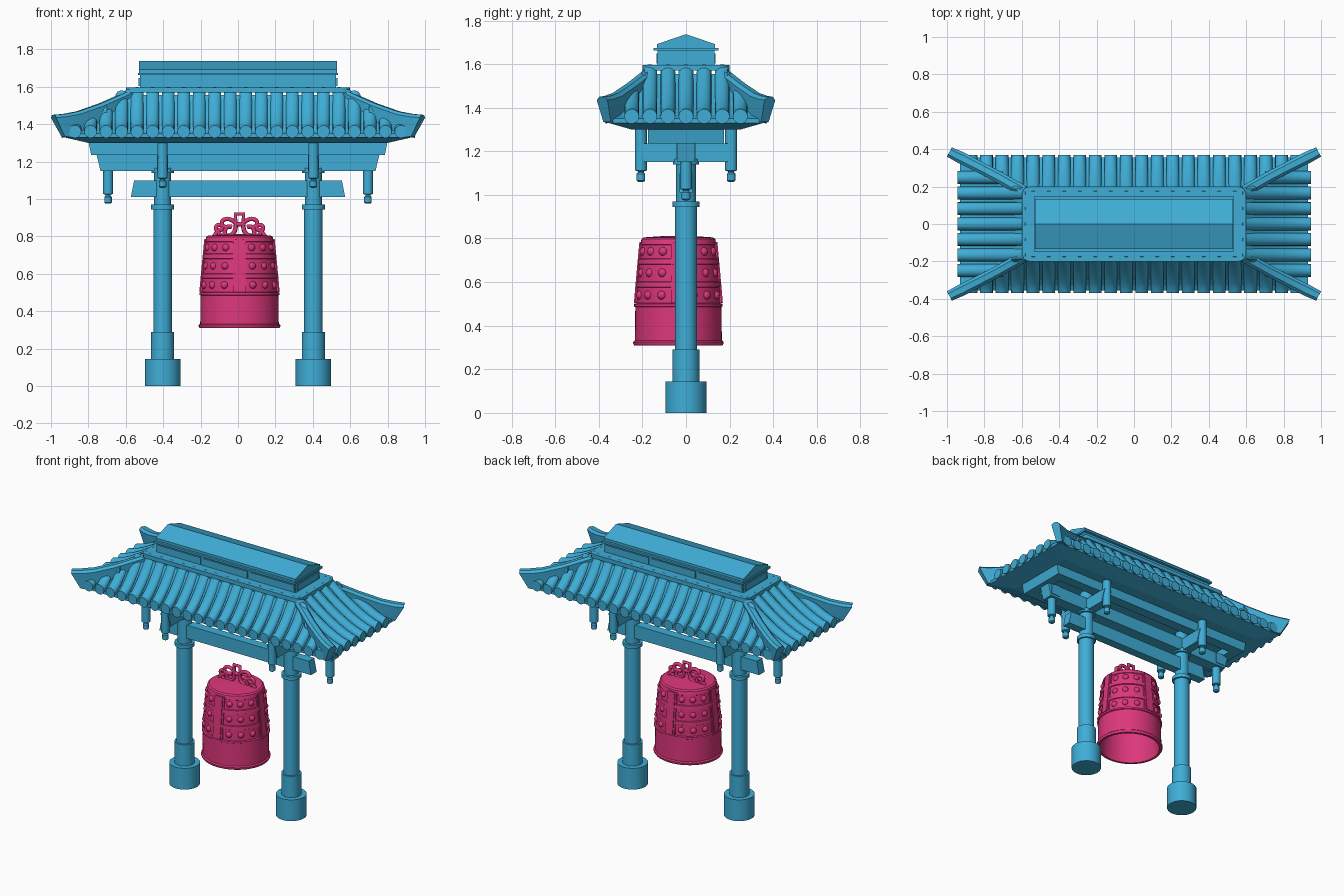
import bpy, bmesh, math
from mathutils import Vector, Matrix

old = bpy.data.objects.get("Cube")
if old:
    bpy.data.objects.remove(old, do_unlink=True)


def material(name, color):
    m = bpy.data.materials.new(name)
    m.use_nodes = True
    m.diffuse_color = color
    m.node_tree.nodes["Principled BSDF"].inputs["Base Color"].default_value = color
    return m


BLUE = material("sky blue", (0.05, 0.42, 0.68, 1))
PINK = material("magenta", (0.72, 0.038, 0.2, 1))


def finish(name, bm, mat=BLUE, smooth=True):
    bmesh.ops.recalc_face_normals(bm, faces=bm.faces[:])
    me = bpy.data.meshes.new(name)
    bm.to_mesh(me)
    bm.free()
    me.materials.append(mat)
    ob = bpy.data.objects.new(name, me)
    bpy.context.collection.objects.link(ob)
    if smooth:
        bpy.ops.object.select_all(action='DESELECT')
        ob.select_set(True)
        bpy.context.view_layer.objects.active = ob
        bpy.ops.object.shade_smooth_by_angle(angle=math.radians(35))
    return ob


def loft(bm, rings):
    """Skin a list of equal-length point rings and cap both ends."""
    vs = [[bm.verts.new(p) for p in ring] for ring in rings]
    n = len(vs[0])
    for a, b in zip(vs, vs[1:]):
        for i in range(n):
            j = (i + 1) % n
            bm.faces.new((a[i], a[j], b[j], b[i]))
    bm.faces.new(vs[0])
    bm.faces.new(vs[-1])


def rect(hx, hy, z, cx=0, cy=0):
    return [(cx + sx * hx, cy + sy * hy, z) for sx, sy in ((-1, -1), (1, -1), (1, 1), (-1, 1))]


def lathe(bm, profile, cx, cy, n=32, squash=1):
    angles = [math.tau * i / n for i in range(n)]
    loft(bm, [[(cx + r * math.cos(a), cy + squash * r * math.sin(a), z) for a in angles]
              for r, z in profile])


def stack(name, layers, smooth=False):
    """Solid from (half x, half y, z) layers."""
    bm = bmesh.new()
    loft(bm, [rect(*l) for l in layers])
    return finish(name, bm, smooth=smooth)


# Pillars with stepped feet and collars
PILLAR = [(.095, 0), (.095, .145), (.062, .145), (.062, .29), (.05, .29), (.05, .945), (.062, .945),
          (.062, .97), (.045, .97), (.045, 1.14), (.06, 1.14), (.06, 1.165), (.04, 1.165), (.04, 1.31)]
for side, x in (("left", .403), ("right", -.403)):
    bm = bmesh.new()
    lathe(bm, PILLAR, x, 0)
    finish(side + "_pillar", bm)

# Hanging posts with knobs
def hanging_post(name, x, y, bottom, top):
    prof = [(.012, 0), (.02, .006), (.02, .036), (.014, .042), (.014, .048), (.027, .052)]
    bm = bmesh.new()
    lathe(bm, [(r, bottom + z) for r, z in prof] + [(.027, top)], x, y, 20)
    finish(name, bm)


for sx, side in ((1, "left"), (-1, "right")):
    hanging_post(side + "_end_post", sx * .695, 0, .975, 1.24)
    for sy, face in ((1, "back"), (-1, "front")):
        hanging_post(f"{side}_{face}_post", sx * .403, sy * .207, 1.06, 1.31)
    # Cross beam joining the front and back posts
    bm = bmesh.new()
    loft(bm, [rect(.03, .19, 1.15, sx * .403), rect(.03, .22, 1.235, sx * .403)])
    finish(side + "_cross_beam", bm, smooth=False)
    bm = bmesh.new()
    loft(bm, [rect(.035, .045, z, sx * .695) for z in (1.165, 1.24)])
    finish(side + "_end_block", bm, smooth=False)

# Long beams
stack("lower_beam", [(.573, .03, 1.01), (.555, .03, 1.10)])
stack("upper_beam", [(.735, .04, 1.15), (.757, .04, 1.24)])

# Rectangular frame under the roof
bm = bmesh.new()
for s in (1, -1):
    loft(bm, [rect(.785, .035, 1.235, 0, s * .14), rect(.8, .035, 1.31, 0, s * .14)])
    loft(bm, [rect(.035, .14, 1.235, s * .75), rect(.035, .14, 1.31, s * .765)])
finish("roof_frame", bm, smooth=False)


# Roof body with a concave slope
def slope(t):
    return 1.36 + .205 * (1 - t) ** 1.4


steps = [i / 6 for i in range(7)]
stack("roof_body", [(.8, .25, 1.30), (.93, .355, 1.33)] +
      [(.6 + .33 * t, .19 + .165 * t, slope(t) - .01) for t in reversed(steps)])

# Round tile rows running down each slope
TILE, GAP = .034, .083


def tile_row(bm, across, start, inner, outer, axis, sign):
    rings = []
    for i in range(9):
        t = start + (1 - start) * i / 8
        d = sign * (inner + (outer - inner) * t)
        ring = []
        for k in range(14):
            a = math.tau * k / 14
            u, z = across + TILE * math.cos(a), slope(t) + TILE * math.sin(a)
            ring.append((u, d, z) if axis == 'y' else (d, u, z))
        rings.append(ring)
    loft(bm, rings)


for sign, long_face, end_face in ((1, "back", "left"), (-1, "front", "right")):
    bm = bmesh.new()
    for i in range(22):
        x = (i - 10.5) * GAP
        tile_row(bm, x, max(0, (abs(x) - .6) / .35), .175, .37, 'y', sign)
    finish(long_face + "_roof_tiles", bm)
    bm = bmesh.new()
    for i in range(7):
        y = (i - 3) * GAP
        tile_row(bm, y, max(0, (abs(y) - .19) / .18), .58, .945, 'x', sign)
    finish(end_face + "_roof_tiles", bm)

# Upswept hip ridges: (top x, top y, top z, bottom x, bottom y, bottom z, half width)
HIP = [(.57, .165, 1.585, .57, .165, 1.53, .03), (.66, .215, 1.545, .66, .215, 1.46, .03),
       (.74, .26, 1.51, .74, .26, 1.40, .03), (.86, .322, 1.468, .85, .315, 1.345, .031),
       (.93, .357, 1.455, .90, .343, 1.33, .032), (.987, .385, 1.45, .935, .362, 1.335, .028)]
side_dir = Vector((-.48, .88, 0))
for sx, side in ((1, "left"), (-1, "right")):
    for sy, face in ((1, "back"), (-1, "front")):
        bm = bmesh.new()
        rings = []
        for tx, ty, tz, bx, by, bz, w in HIP:
            top, low, s = Vector((tx, ty, tz)), Vector((bx, by, bz)), side_dir * w
            up = Vector((0, 0, .015))
            pts = [low - s * .7, low + s * .7, top + s - up, top + s * .5, top - s * .5, top - s - up]
            rings.append([(p.x * sx, p.y * sy, p.z) for p in pts])
        loft(bm, rings)
        finish(f"{side}_{face}_hip_ridge", bm)

# Rounded slab on top of the slopes
bm = bmesh.new()
outline = []
for cx, cy, a0 in ((1, 1, 0), (-1, 1, 90), (-1, -1, 180), (1, -1, 270)):
    for k in range(6):
        a = math.radians(a0 + 18 * k)
        outline.append((cx * .555 + .045 * math.cos(a), cy * .155 + .045 * math.sin(a)))
loft(bm, [[(x, y, z) for x, y in outline] for z in (1.57, 1.597)])
finish("top_slab", bm)

# Ridge box, ledge and gabled cap
stack("ridge_box", [(.525, .13, 1.59), (.525, .13, 1.67)])
stack("ridge_ledge", [(.535, .148, 1.662), (.535, .148, 1.675)])
bm = bmesh.new()
loft(bm, [[(x, -.133, 1.67), (x, .133, 1.67), (x, .133, 1.692), (x, 0, 1.737), (x, -.133, 1.692)]
          for x in (-.528, .528)])
finish("ridge_cap", bm, smooth=False)
bm = bmesh.new()
for s in (1, -1):
    for x in (-.352, 0, .352):
        loft(bm, [rect(.165, .004, z, x, s * .132) for z in (1.603, 1.648)])
    loft(bm, [rect(.004, .11, z, s * .527) for z in (1.603, 1.648)])
finish("ridge_panels", bm, smooth=False)

# Hollow bell
BX, BY, SQ = .008, -.035, .95
OUTER = [(.213, .31), (.218, .318), (.218, .326), (.21, .333), (.208, .485), (.214, .488), (.214, .5),
         (.203, .503), (.201, .575), (.206, .578), (.204, .6), (.197, .603), (.192, .68), (.198, .683),
         (.195, .705), (.188, .708), (.18, .77), (.184, .773), (.178, .797), (.168, .805), (.06, .812)]
INNER = [(.1, .775), (.16, .765), (.18, .6), (.193, .4), (.197, .31)]
bm = bmesh.new()
lathe(bm, INNER + OUTER, BX, BY, 48, SQ)
finish("bell_body", bm, PINK)


def bell_radius(z):
    return .206 - .10 * max(0, z - .5) ** 1.05


# Upright bands and studs around the bell
bm = bmesh.new()
for q in range(4):
    spin = Matrix.Translation((BX, BY, 0)) @ Matrix.Diagonal((1, SQ, 1, 1)) @ Matrix.Rotation(q * math.pi / 2, 4, 'Z')
    for half, lift in ((.036, .004), (.024, .009)):
        loft(bm, [[spin @ Vector(p) for p in rect(.02, half, z, bell_radius(z) - .02 + lift)]
                  for z in (.503, .58, .65, .72, .785)])
finish("bell_bands", bm, PINK, smooth=False)
bm = bmesh.new()
for z in (.54, .642, .74):
    for q in range(4):
        for deg in (21, 43, 66):
            a = math.radians(90 * q + deg)
            r = bell_radius(z) - .007
            bmesh.ops.create_uvsphere(bm, u_segments=14, v_segments=8, radius=.021, matrix=Matrix.Translation(
                (BX + r * math.cos(a), BY + SQ * r * math.sin(a), z)))
finish("bell_studs", bm, PINK)

# Hanging loop with curled ornaments
cu = bpy.data.curves.new("bell_loop", 'CURVE')
cu.dimensions = '3D'
cu.bevel_depth, cu.bevel_resolution, cu.resolution_u, cu.use_fill_caps = .012, 3, 6, True


def strand(points, kind='NURBS'):
    sp = cu.splines.new(kind)
    sp.points.add(len(points) - 1)
    for p, (x, z) in zip(sp.points, points):
        p.co = (BX + x, -.02, z, 1)
    if kind == 'NURBS':
        sp.use_endpoint_u, sp.order_u = True, 3


strand([(-.02, .86), (-.022, .92), (.022, .92), (.02, .86)], 'POLY')
strand([(-.03, .865), (.03, .865)], 'POLY')
for s in (1, -1):
    strand([(s * x, z) for x, z in ((.02, .87), (.05, .9), (.10, .885), (.085, .84), (.12, .83), (.135, .8))])
    strand([(s * x, z) for x, z in ((.02, .865), (.02, .83), (.05, .8), (.085, .81), (.07, .86), (.04, .85))])
    strand([(s * x, z) for x, z in ((.075, .85), (.11, .87), (.135, .84), (.10, .805))])
cu.materials.append(PINK)
bpy.context.collection.objects.link(bpy.data.objects.new("bell_loop", cu))
